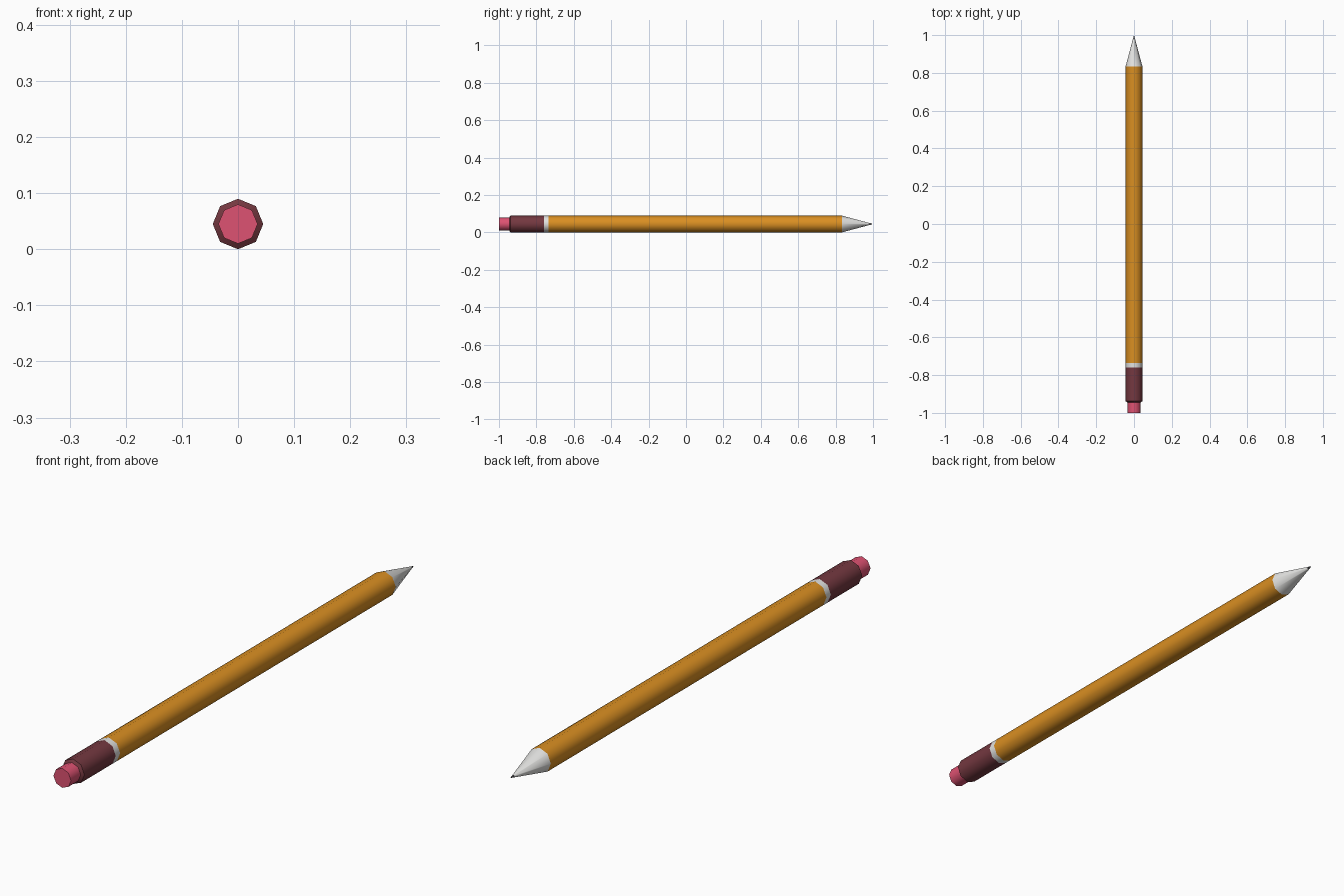
import bpy, math

if "Cube" in bpy.data.objects:
    bpy.data.objects.remove(bpy.data.objects["Cube"])

SIDES = 8
AXIS_Z = 0.045  # height of the pencil's axis


def material(name, srgb):
    lin = [((c / 255 + 0.055) / 1.055) ** 2.4 for c in srgb]
    m = bpy.data.materials.new(name)
    m.diffuse_color = (*lin, 1)
    m.use_nodes = True
    m.node_tree.nodes["Principled BSDF"].inputs["Base Color"].default_value = m.diffuse_color
    return m


def lathe(name, profile, mat, cap_start=False):
    """Eight-sided part swept around the y axis from (y, radius) points."""
    verts, faces, rings = [], [], []
    for y, r in profile:
        n = 1 if r == 0 else SIDES
        rings.append([len(verts) + i for i in range(n)])
        for i in range(n):
            a = 2 * math.pi * i / SIDES
            verts.append((r * math.cos(a), y, AXIS_Z + r * math.sin(a)))
    for a, b in zip(rings, rings[1:]):
        for i in range(SIDES):
            j = (i + 1) % SIDES
            if len(b) == 1:
                faces.append((a[j], a[i], b[0]))
            else:
                faces.append((a[j], a[i], b[i], b[j]))
    if cap_start:
        faces.append(tuple(rings[0]))
    mesh = bpy.data.meshes.new(name)
    mesh.from_pydata(verts, [], faces)
    mesh.materials.append(mat)
    obj = bpy.data.objects.new(name, mesh)
    bpy.context.collection.objects.link(obj)
    # smooth around the barrel, sharp at end caps
    bpy.ops.object.select_all(action='DESELECT')
    obj.select_set(True)
    bpy.context.view_layer.objects.active = obj
    bpy.ops.object.shade_smooth_by_angle(angle=math.radians(46))
    return obj


orange = material("orange paint", (218, 143, 34))
pink = material("pink rubber", (222, 82, 114))
maroon = material("maroon band", (116, 56, 64))
white = material("pale wood", (226, 226, 224))
dark = material("dark lead", (45, 45, 48))

# Rubber end
lathe("eraser", [(-1.0, 0.035), (-0.94, 0.035)], pink, cap_start=True)
# Sleeve with a small chamfer at its open end
lathe("ferrule", [(-0.945, 0.035), (-0.938, 0.045), (-0.76, 0.045)], maroon)
# Pale ring
lathe("ring", [(-0.76, 0.045), (-0.735, 0.045)], white)
# Painted barrel
lathe("barrel", [(-0.735, 0.045), (0.833, 0.045)], orange)
# Sharpened wood and lead point
lathe("sharpened_wood", [(0.833, 0.045), (0.982, 0.005)], white)
lathe("lead_point", [(0.982, 0.005), (1.0, 0)], dark)
